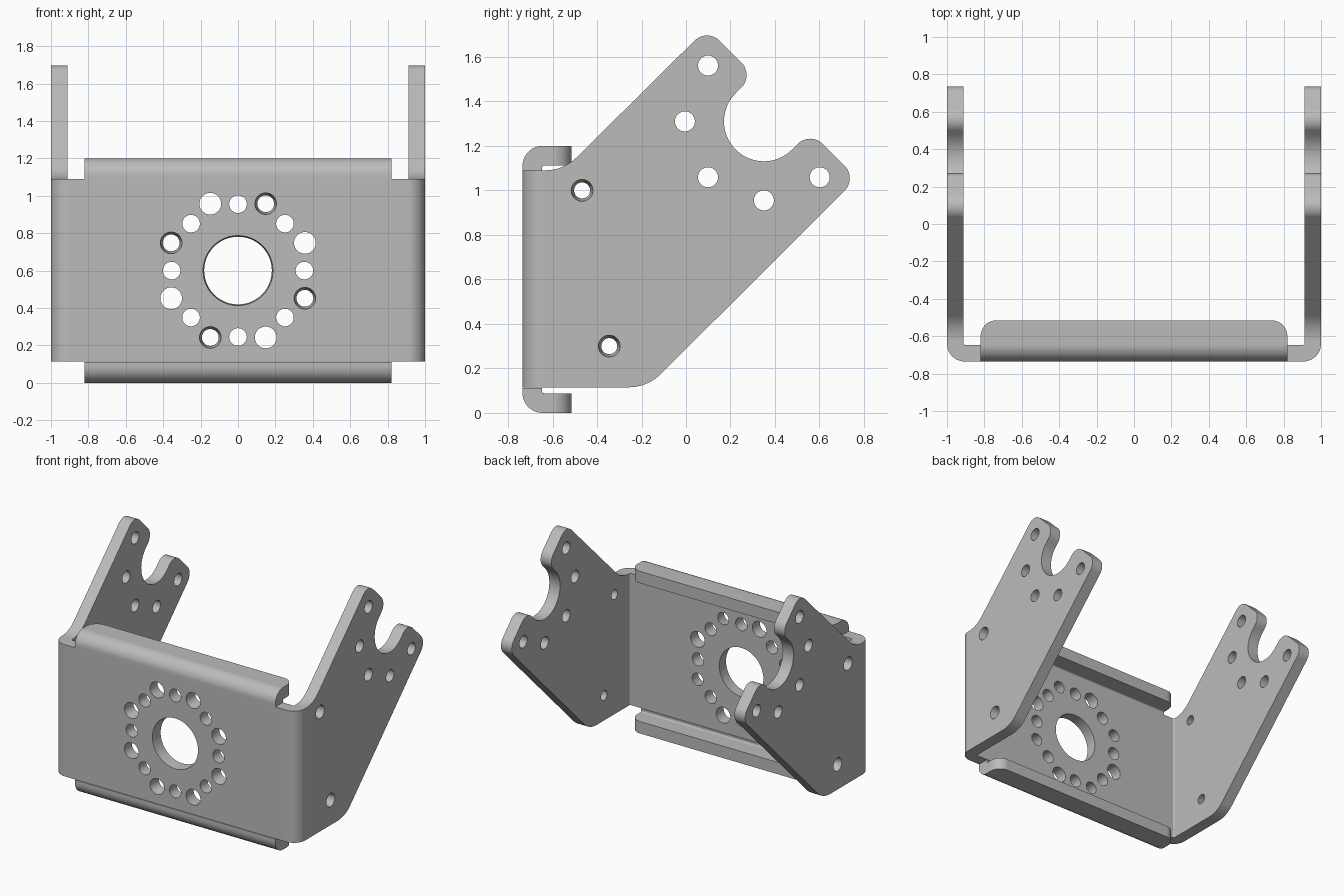
import bpy
import bmesh
from math import radians, sin, cos, tan, sqrt
from mathutils import Vector, Matrix

if "Cube" in bpy.data.objects:
    bpy.data.objects.remove(bpy.data.objects["Cube"], do_unlink=True)

THICK = 0.088
FRONT = -0.735
MID_Z = 0.6

metal = bpy.data.materials.new("brushed grey metal")
metal.use_nodes = True
metal.diffuse_color = (0.5, 0.5, 0.5, 1)
metal.node_tree.nodes["Principled BSDF"].inputs["Base Color"].default_value = (0.5, 0.5, 0.5, 1)


def fillet(corners):
    """Turn (a, b, radius) corners into a rounded closed outline."""
    out = []
    for i, (a, b, r) in enumerate(corners):
        p = Vector((a, b, 0))
        if r == 0:
            out.append(p)
            continue
        before, after = corners[i - 1], corners[(i + 1) % len(corners)]
        d1 = (Vector((before[0], before[1], 0)) - p).normalized()
        d2 = (Vector((after[0], after[1], 0)) - p).normalized()
        half = d1.angle(d2) / 2
        centre = p + (d1 + d2).normalized() * (r / sin(half))
        reach = r / tan(half)
        start = (p + d1 * reach - centre).normalized()
        end = (p + d2 * reach - centre).normalized()
        steps = max(3, int(start.angle(end) / radians(7.5)))
        out += [centre + start.slerp(end, k / steps) * r for k in range(steps + 1)]
    return out


def make_object(name, bm):
    bmesh.ops.remove_doubles(bm, verts=bm.verts, dist=1e-5)
    bmesh.ops.recalc_face_normals(bm, faces=bm.faces)
    mesh = bpy.data.meshes.new(name)
    bm.to_mesh(mesh)
    bm.free()
    mesh.materials.append(metal)
    obj = bpy.data.objects.new(name, mesh)
    bpy.context.collection.objects.link(obj)
    return obj


def prism(outline, place, lo, hi):
    """Extrude a flat outline from lo to hi; place maps (a, b, t) to xyz."""
    bm = bmesh.new()
    rings = [[bm.verts.new(place(p.x, p.y, t)) for p in outline] for t in (lo, hi)]
    n = len(outline)
    for ring in rings:
        bm.faces.new(ring)
    for i in range(n):
        j = (i + 1) % n
        bm.faces.new((rings[0][i], rings[0][j], rings[1][j], rings[1][i]))
    return bm


def cut(obj, cutter, operation):
    mod = obj.modifiers.new("cut", "BOOLEAN")
    mod.object, mod.operation, mod.solver = cutter, operation, "EXACT"
    bpy.context.view_layer.objects.active = obj
    bpy.ops.object.modifier_apply(modifier=mod.name)
    bpy.data.objects.remove(cutter, do_unlink=True)


def drill(bm, centre, outward, r_out, r_in=None):
    """Add a hole cutter, tapered when the inner radius differs."""
    r_in = r_in or r_out
    extra = 0.03
    slope = (r_out - r_in) / THICK * extra
    turn = Vector(outward).to_track_quat("Z", "Y").to_matrix().to_4x4()
    bmesh.ops.create_cone(bm, cap_ends=True, segments=48,
                          radius1=r_in - slope, radius2=r_out + slope,
                          depth=THICK + 2 * extra,
                          matrix=Matrix.Translation(centre) @ turn)


def finish(obj):
    bpy.ops.object.select_all(action="DESELECT")
    obj.select_set(True)
    bpy.context.view_layer.objects.active = obj
    bpy.ops.object.shade_smooth_by_angle(angle=radians(30))
    weighted = obj.modifiers.new("clean normals", "WEIGHTED_NORMAL")
    weighted.keep_sharp = True


# Bent sheet: U-shaped plan trimmed by the arm silhouette
inner = 1 - THICK
back = FRONT + THICK
plan = fillet([(-1, 0.8, 0), (-1, FRONT, 0.095), (1, FRONT, 0.095), (1, 0.8, 0),
               (inner, 0.8, 0), (inner, back, 0.01), (-inner, back, 0.01), (-inner, 0.8, 0)])
bracket = make_object("bracket_body", prism(plan, lambda a, b, t: (a, b, t), -0.1, 1.8))

SLOT = Vector((0.35, 1.31))


def diagonal(along, across, r):
    """Point measured along and across the slanted arm, from the slot centre."""
    return (SLOT.x + (along - across) / sqrt(2), SLOT.y + (along + across) / sqrt(2), r)


WIDE, TIP, GAP, R = 0.477, 0.116, 0.179, 0.08
silhouette = fillet([
    (-0.8, 0.115, 0), (-0.173, 0.115, 0.2),
    diagonal(TIP, -WIDE, R), diagonal(TIP, -GAP, R),
    diagonal(-GAP, -GAP, GAP - 0.001), diagonal(-GAP, GAP, GAP - 0.001),
    diagonal(TIP, GAP, R), diagonal(TIP, WIDE, R),
    (-0.55, 1.09, 0.2), (-0.8, 1.09, 0)])
trim = make_object("trim", prism(silhouette, lambda a, b, t: (t, a, b), -1.1, 1.1))
cut(bracket, trim, "INTERSECT")

# Holes in both arms
holes = bmesh.new()
for side in (-1, 1):
    x = side * (1 - THICK / 2)
    out = (side, 0, 0)
    for step in range(5):
        a = radians(135 + 45 * step)
        drill(holes, (x, SLOT.x + 0.355 * cos(a), SLOT.y + 0.355 * sin(a)), out, 0.045)
    for y, z in ((-0.467, 1.0), (-0.345, 0.3)):
        drill(holes, (x, y, z), out, 0.049, 0.036)

# Holes in the front wall: bore, small ring, large ring with tapered ones
wall_y = FRONT + THICK / 2
forward = (0, -1, 0)
drill(holes, (0, wall_y, MID_Z), forward, 0.187, 0.181)
for step in range(8):
    a = radians(45 * step)
    drill(holes, (0.355 * cos(a), wall_y, MID_Z + 0.355 * sin(a)), forward, 0.047)
    a += radians(22.5)
    drill(holes, (0.387 * cos(a), wall_y, MID_Z + 0.387 * sin(a)), forward,
          0.058, 0.045 if step % 2 else None)
cut(bracket, make_object("hole_cutters", holes), "DIFFERENCE")
finish(bracket)

# Folded stiffening lips along the top and bottom of the wall
lip = fillet([(FRONT, 0.488, 0), (FRONT, 0.6, 0.09), (-0.515, 0.6, 0),
              (-0.515, 0.6 - THICK, 0), (back, 0.6 - THICK, 0.01), (back, 0.488, 0)])
for name, flip in (("top_lip", 1), ("bottom_lip", -1)):
    bm = prism(lip, lambda a, b, t: (t, a, MID_Z + flip * b), -0.82, 0.82)
    ends = [e for e in bm.edges
            if all(abs(v.co.y + 0.515) < 1e-4 for v in e.verts)
            and abs(e.verts[0].co.x - e.verts[1].co.x) < 1e-4]
    bmesh.ops.bevel(bm, geom=ends, offset=0.085, segments=10, profile=0.5, affect="EDGES")
    finish(make_object(name, bm))
